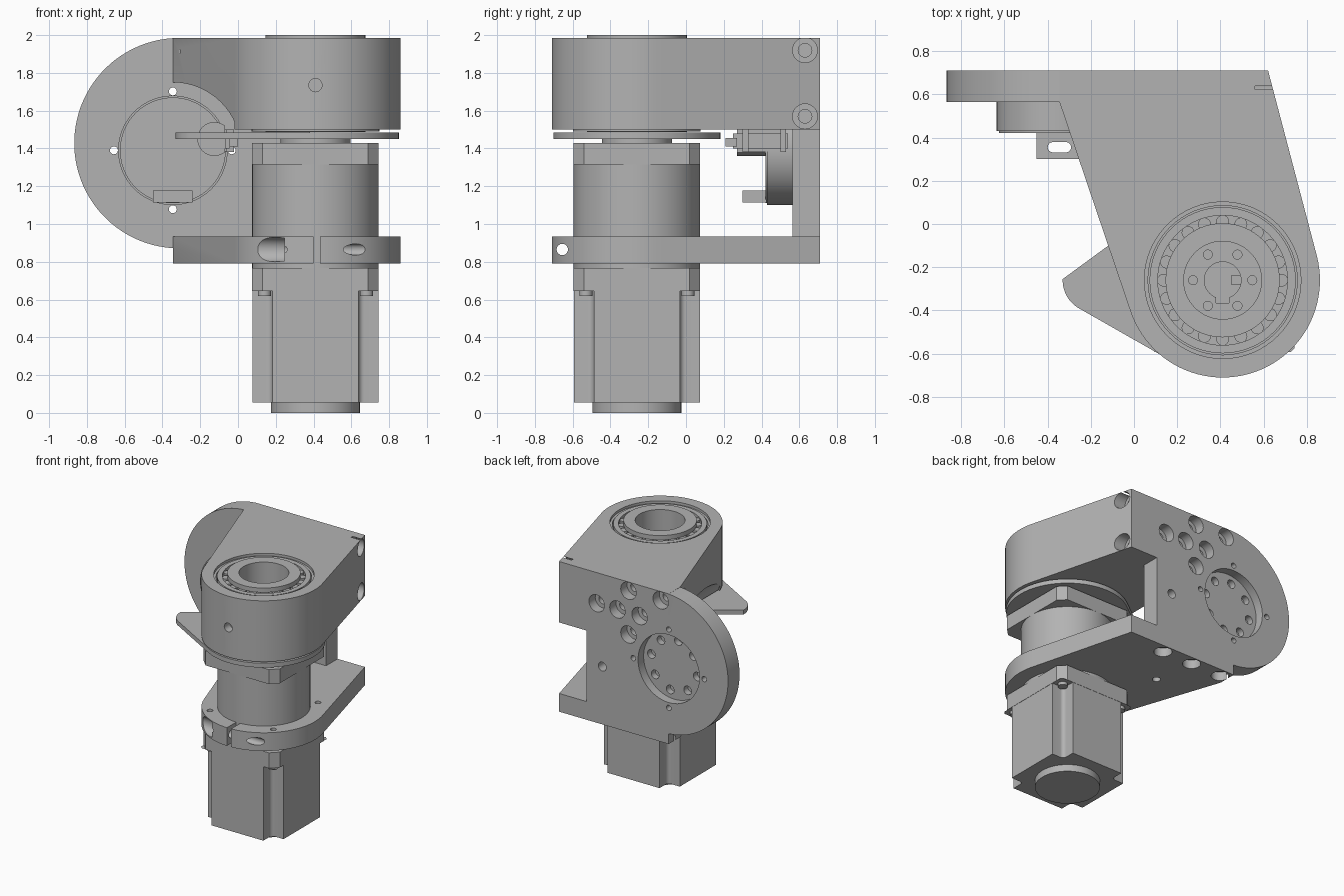
import bpy, bmesh, math
from mathutils import Vector, Matrix

if "Cube" in bpy.data.objects:
    bpy.data.objects.remove(bpy.data.objects["Cube"])

grey = bpy.data.materials.new("machined_grey")
grey.use_nodes = True
grey.diffuse_color = (0.45, 0.45, 0.45, 1)
grey.node_tree.nodes["Principled BSDF"].inputs["Base Color"].default_value = (0.45, 0.45, 0.45, 1)

CX, CY = 0.41, -0.26          # main axis
SX, SZ = -0.345, 1.39         # side actuator axis


def prism(name, pts, lo, hi, axis="z"):
    """Extrude a 2D outline along an axis (z: x,y  y: x,z  x: y,z)."""
    def place(a, b, t):
        return {"z": (a, b, t), "y": (a, t, b), "x": (t, a, b)}[axis]
    bm = bmesh.new()
    face = bm.faces.new([bm.verts.new(place(a, b, lo)) for a, b in pts])
    ext = bmesh.ops.extrude_face_region(bm, geom=[face])
    move = Vector(place(0, 0, hi - lo))
    bmesh.ops.translate(bm, vec=move, verts=[v for v in ext["geom"] if isinstance(v, bmesh.types.BMVert)])
    bmesh.ops.recalc_face_normals(bm, faces=bm.faces)
    mesh = bpy.data.meshes.new(name)
    bm.to_mesh(mesh)
    bm.free()
    mesh.materials.append(grey)
    ob = bpy.data.objects.new(name, mesh)
    bpy.context.collection.objects.link(ob)
    return ob


def arc(c, r, a0=0, a1=360, n=64):
    full = a1 - a0 == 360
    steps = n if full else n + 1
    angles = [math.radians(a0 + (a1 - a0) * i / n) for i in range(steps)]
    return [(c[0] + r * math.cos(a), c[1] + r * math.sin(a)) for a in angles]


def cyl(name, c, r, lo, hi, axis="z", n=64):
    return prism(name, arc(c, r, n=n), lo, hi, axis)


def box(name, x, y, z):
    return prism(name, [(x[0], y[0]), (x[1], y[0]), (x[1], y[1]), (x[0], y[1])], *z)


def hull(pts):
    """Convex outline round a set of points."""
    pts = sorted(set(pts))
    def half(seq):
        out = []
        for p in seq:
            while len(out) > 1 and ((out[-1][0] - out[-2][0]) * (p[1] - out[-2][1])
                                    - (out[-1][1] - out[-2][1]) * (p[0] - out[-2][0])) <= 1e-7:
                out.pop()
            out.append(p)
        return out[:-1]
    return half(pts) + half(pts[::-1])


def combine(ob, other, op="DIFFERENCE"):
    mod = ob.modifiers.new("bool", "BOOLEAN")
    mod.operation, mod.solver, mod.object = op, "EXACT", other
    bpy.context.view_layer.objects.active = ob
    bpy.ops.object.modifier_apply(modifier=mod.name)
    bpy.data.objects.remove(other)


def drill(ob, c, r, lo, hi, axis="z", n=28):
    combine(ob, cyl("cutter", c, r, lo, hi, axis, n))


def ring(name, r_out, r_in, lo, hi):
    ob = cyl(name, (CX, CY), r_out, lo, hi)
    drill(ob, (CX, CY), r_in, lo - 0.1, hi + 0.1, n=64)
    return ob


# Bracket: upper housing, lower clamp and back plate in one piece
outline = hull(arc((CX, CY), 0.45, n=96) + [(0.62, 0.71), (-0.345, 0.71), (-0.345, 0.565)])
bracket = prism("bracket", outline, 1.5, 1.985)
combine(bracket, cyl("clearance", (SX, SZ), 0.36, -0.4, 0.565, "y"))
combine(bracket, prism("lower_clamp", outline, 0.79, 0.935), "UNION")
plate = [(0.38, 0.79), (-0.345, 0.79)] + arc((-0.31, 1.428), 0.557, 266.4, 90, 48) + [(0.38, 1.985)]
combine(bracket, prism("back_plate", plate, 0.565, 0.71, "y"), "UNION")

# Bearing seat, clamp bore, clamp slit
drill(bracket, (CX, CY), 0.345, 1.4, 2.1, n=64)
drill(bracket, (CX, CY), 0.362, 1.965, 2.1, n=64)
drill(bracket, (CX, CY), 0.335, 0.7, 1.0, n=64)
combine(bracket, box("slit", (0.4, 0.435), (-0.8, -0.5), (0.7, 1.0)))
drill(bracket, (-0.655, 0.865), 0.03, 0, 0.9, "x")
drill(bracket, (-0.655, 0.865), 0.065, 0, 0.245, "x")
for sx in (-1, 1):
    for sy in (-1, 1):
        drill(bracket, (CX + sx * 0.28, CY + sy * 0.28), 0.022, 0.85, 1.0, n=16)
drill(bracket, (CX, 1.735), 0.035, -0.8, -0.64, "y")

# Counterbored screw holes in the back, right side and underside
for c in ((0.29, 1.74), (0.107, 1.74), (-0.088, 1.74), (0.01, 1.914), (-0.274, 1.914), (0.01, 1.567)):
    drill(bracket, c, 0.068, 0.63, 0.8, "y")
    drill(bracket, c, 0.036, 0.45, 0.8, "y")
for z in (1.92, 1.57):
    drill(bracket, (0.63, z), 0.066, 0.56, 0.9, "x")
    drill(bracket, (0.63, z), 0.036, 0.4, 0.9, "x")
for x in (0.26, -0.01, -0.28):
    drill(bracket, (x, 0.635), 0.066, 0.7, 0.86)
    drill(bracket, (x, 0.635), 0.036, 0.7, 0.9)
drill(bracket, (0.04, 0.3), 0.03, 0.7, 1.0)
drill(bracket, (0.24, 1.25), 0.035, 0.5, 0.8, "y")

# Side actuator recess with bolt circle and locating holes
drill(bracket, (SX, SZ), 0.27, 0.64, 0.8, "y", 64)
for c in arc((SX, SZ), 0.205, 10, 370, 8):
    drill(bracket, c, 0.034, 0.59, 0.8, "y")
for c in arc((SX, SZ), 0.312, n=4):
    drill(bracket, c, 0.021, 0.5, 0.8, "y", 16)

# Side actuator body and its slotted tab
cyl("actuator_body", (SX, SZ), 0.29, 0.43, 0.566, "y")
cyl("actuator_cap", (SX, SZ), 0.28, 0.42, 0.43, "y")
tab = box("actuator_tab", (-0.45, -0.24), (0.3, 0.425), (1.115, 1.178))
slot = arc((-0.315, 0.355), 0.024, -90, 90, 8) + arc((-0.375, 0.355), 0.024, 90, 270, 8)
combine(tab, prism("slot", slot, 1.0, 1.3))

# Limit switch under the housing
switch = cyl("switch_body", (-0.125, 1.45), 0.09, 0.27, 0.43, "y", 32)
combine(switch, box("flat", (-0.07, 0.1), (0, 1), (1, 1.7)))
box("switch_case", (-0.15, -0.06), (0.32, 0.5), (1.385, 1.499))
box("switch_bracket", (-0.07, -0.045), (0.25, 0.54), (1.4, 1.48))
box("switch_lever", (-0.045, 0.0), (0.21, 0.27), (1.41, 1.455))
for y in (0.3, 0.5):
    box("switch_pin", (-0.06, -0.02), (y, y + 0.03), (1.38, 1.499))

# Swinging cam plate and output flange
cam = prism("cam_plate", hull(arc((CX, CY), 0.442) + arc((-0.18, -0.26), 0.15, 178, 250, 12)), 1.45, 1.485)
drill(cam, (CX, CY), 0.18, 1.4, 1.5, n=64)
flange = cyl("output_flange", (CX, CY), 0.185, 1.4, 1.452)
hub = [flange]
drill(flange, (CX, CY), 0.085, 1.3, 1.5, n=40)
combine(flange, box("keyway", (0.38, 0.44), (-0.365, -0.3), (1.3, 1.5)))
for c in arc((CX, CY), 0.137, n=6):
    drill(flange, c, 0.021, 1.42, 1.5, n=16)
box("shaft_key", (0.452, 0.497), (-0.283, -0.237), (1.38, 1.44))

# Roller bearing
ring("bearing_outer_race", 0.338, 0.3, 1.49, 1.975)
ring("bearing_inner_race", 0.24, 0.18, 1.486, 2.0)
for name, lo, hi in (("upper", 1.965, 2.0), ("lower", 1.486, 1.52)):
    ring(name + "_race_lip", 0.264, 0.18, lo, hi)
    base = 1.84 if name == "upper" else 1.51
    ring(name + "_roller_cage", 0.302, 0.238, base, base + 0.08)
for c in arc((CX, CY), 0.272, n=20):
    cyl("bearing_roller", c, 0.03, 1.83, 1.965, n=14)


# Gearbox and motor
def square(h, cut):
    """Square outline with chamfered corners."""
    k = h - cut
    return [(CX + x, CY + y) for x, y in
            ((h, -k), (h, k), (k, h), (-k, h), (-h, k), (-h, -k), (-k, -h), (k, -h))]


prism("gearbox_top_flange", square(0.335, 0.056), 1.315, 1.43)
cyl("gearbox_body", (CX, CY), 0.335, 0.765, 1.32, n=80)
prism("motor_flange", square(0.335, 0.056), 0.645, 0.768)

# Motor body has a rounded notch down each corner
motor = prism("motor_body", square(0.333, 0.02), 0.055, 0.646)
for sx in (-1, 1):
    for sy in (-1, 1):
        corner = (CX + sx * 0.4, CY + sy * 0.4)
        k, f = 0.172, 0.03
        notch = []
        for qx, qy in ((-1, -1), (1, -1), (1, 1), (-1, 1)):
            start = math.degrees(math.atan2(qy, qx)) - 45
            notch += arc((corner[0] + qx * (k - f), corner[1] + qy * (k - f)), f, start, start + 90, 6)
        combine(motor, prism("notch", notch, 0, 0.645))
        cyl("motor_screw", (CX + sx * 0.27, CY + sy * 0.27), 0.035, 0.62, 0.65, n=16)
cyl("motor_end_boss", (CX, CY), 0.235, 0, 0.056)

# Smooth curved surfaces, keep edges sharp
bpy.ops.object.select_all(action="DESELECT")
for ob in bpy.context.collection.objects:
    if ob.type == "MESH":
        ob.select_set(True)
        bpy.context.view_layer.objects.active = ob
bpy.ops.object.shade_smooth_by_angle(angle=math.radians(30))
